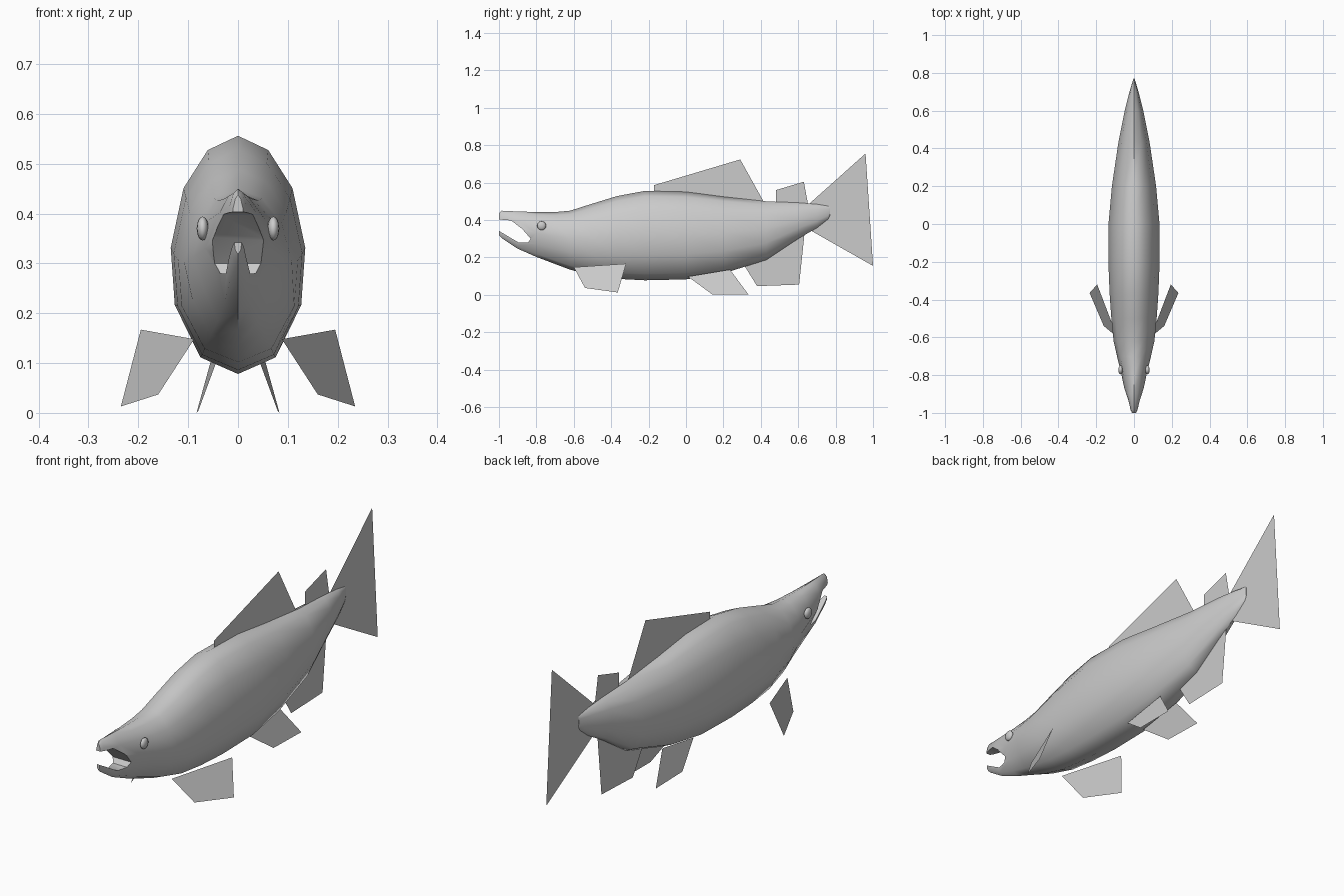
import bpy, bmesh, math
from mathutils import Vector

if "Cube" in bpy.data.objects:
    bpy.data.objects.remove(bpy.data.objects["Cube"], do_unlink=True)

grey = bpy.data.materials.new("plain_grey")
grey.use_nodes = True
grey.diffuse_color = (0.6, 0.6, 0.6, 1)
grey.node_tree.nodes["Principled BSDF"].inputs["Base Color"].default_value = (0.6, 0.6, 0.6, 1)


def finish(name, bm, smooth=False):
    mesh = bpy.data.meshes.new(name)
    bm.to_mesh(mesh)
    bm.free()
    obj = bpy.data.objects.new(name, mesh)
    bpy.context.collection.objects.link(obj)
    mesh.materials.append(grey)
    for p in mesh.polygons:
        p.use_smooth = smooth
    return obj


def select_only(obj):
    bpy.ops.object.select_all(action='DESELECT')
    bpy.context.view_layer.objects.active = obj
    obj.select_set(True)


def fin(name, points):
    bm = bmesh.new()
    bm.faces.new([bm.verts.new(p) for p in points])
    return finish(name, bm)


# Body: twelve-sided rings of (y, top, bottom, half width, lower fullness)
stations = [
    (-1.0, .437, .318, .012, .8), (-.985, .45, .303, .02, .75),
    (-.9, .446, .247, .045, .7), (-.8, .443, .203, .066, .72),
    (-.7, .443, .165, .09, .8), (-.62, .45, .135, .108, .9),
    (-.5, .488, .102, .12, 1), (-.37, .528, .086, .129, 1),
    (-.22, .556, .078, .135, 1), (0, .551, .083, .135, 1),
    (.2, .525, .115, .117, 1), (.43, .5, .187, .083, 1),
    (.6, .493, .3, .049, 1), (.7, .485, .358, .024, 1),
    (.76, .475, .405, .006, 1), (.77, .47, .425, .002, 1)]
half = [(0, 1), (.45, .94), (.81, .78), (1, .53), (.94, .29), (.56, .07), (0, 0)]
section = half + [(-x, z) for x, z in half[-2:0:-1]]

bm = bmesh.new()
rings = []
for y, top, bottom, width, full in stations:
    rings.append([bm.verts.new((x * width * (full if z < .5 else 1), y,
                                bottom + z * (top - bottom))) for x, z in section])
for a, b in zip(rings, rings[1:]):
    for i in range(len(section)):
        j = (i + 1) % len(section)
        bm.faces.new((a[i], a[j], b[j], b[i]))
bm.faces.new(rings[0])
bm.faces.new(rings[-1])
bmesh.ops.recalc_face_normals(bm, faces=bm.faces)
body = finish("body", bm, True)

# Mouth: open wedge cut through the snout
mouth = [(-1.1, .41), (-.985, .402), (-.935, .398), (-.875, .352), (-.83, .3),
         (-.845, .28), (-.895, .28), (-1.0, .342), (-1.1, .4)]
bm = bmesh.new()
face = bm.faces.new([bm.verts.new((-.2, y, z)) for y, z in mouth])
ext = bmesh.ops.extrude_face_region(bm, geom=[face])
bmesh.ops.translate(bm, vec=(.4, 0, 0),
                    verts=[v for v in ext["geom"] if isinstance(v, bmesh.types.BMVert)])
bmesh.ops.recalc_face_normals(bm, faces=bm.faces)
cutter = finish("mouth_cutter", bm)
cutter.hide_render = True
select_only(body)
cut = body.modifiers.new("mouth", 'BOOLEAN')
cut.operation = 'DIFFERENCE'
cut.solver = 'EXACT'
cut.object = cutter
bpy.ops.object.modifier_apply(modifier=cut.name)
bpy.data.objects.remove(cutter, do_unlink=True)
bpy.ops.object.shade_smooth_by_angle(angle=math.radians(50))

# Fins on the centre line, as (y, z) outlines
centre_fins = {
    "dorsal_fin": [(-.17, .53), (-.17, .587), (.29, .724), (.42, .49)],
    "adipose_fin": [(.48, .47), (.48, .56), (.63, .605), (.655, .47)],
    "tail_fin": [(.66, .488), (.96, .756), (1.0, .155), (.66, .348)],
    "anal_fin": [(.31, .16), (.38, .047), (.605, .055), (.635, .34)]}
for name, outline in centre_fins.items():
    fin(name, [(0, y, z) for y, z in outline])

# Paired fins and eyes
pectoral = [(.088, -.6, .148), (.16, -.54, .037), (.235, -.365, .013), (.195, -.32, .167)]
pelvic = [(.045, .01, .098), (.08, .14, .003), (.083, .335, .001), (.046, .235, .135)]
for side, s in (("left", 1), ("right", -1)):
    for name, points in (("pectoral_fin", pectoral), ("pelvic_fin", pelvic)):
        fin(side + "_" + name, [(s * x, y, z) for x, y, z in points])
    bm = bmesh.new()
    bmesh.ops.create_uvsphere(bm, u_segments=12, v_segments=8, radius=.024)
    bmesh.ops.scale(bm, vec=(.5, 1, 1), verts=bm.verts)
    bmesh.ops.translate(bm, vec=(s * .071, -.772, .37), verts=bm.verts)
    finish(side + "_eye", bm, True)
